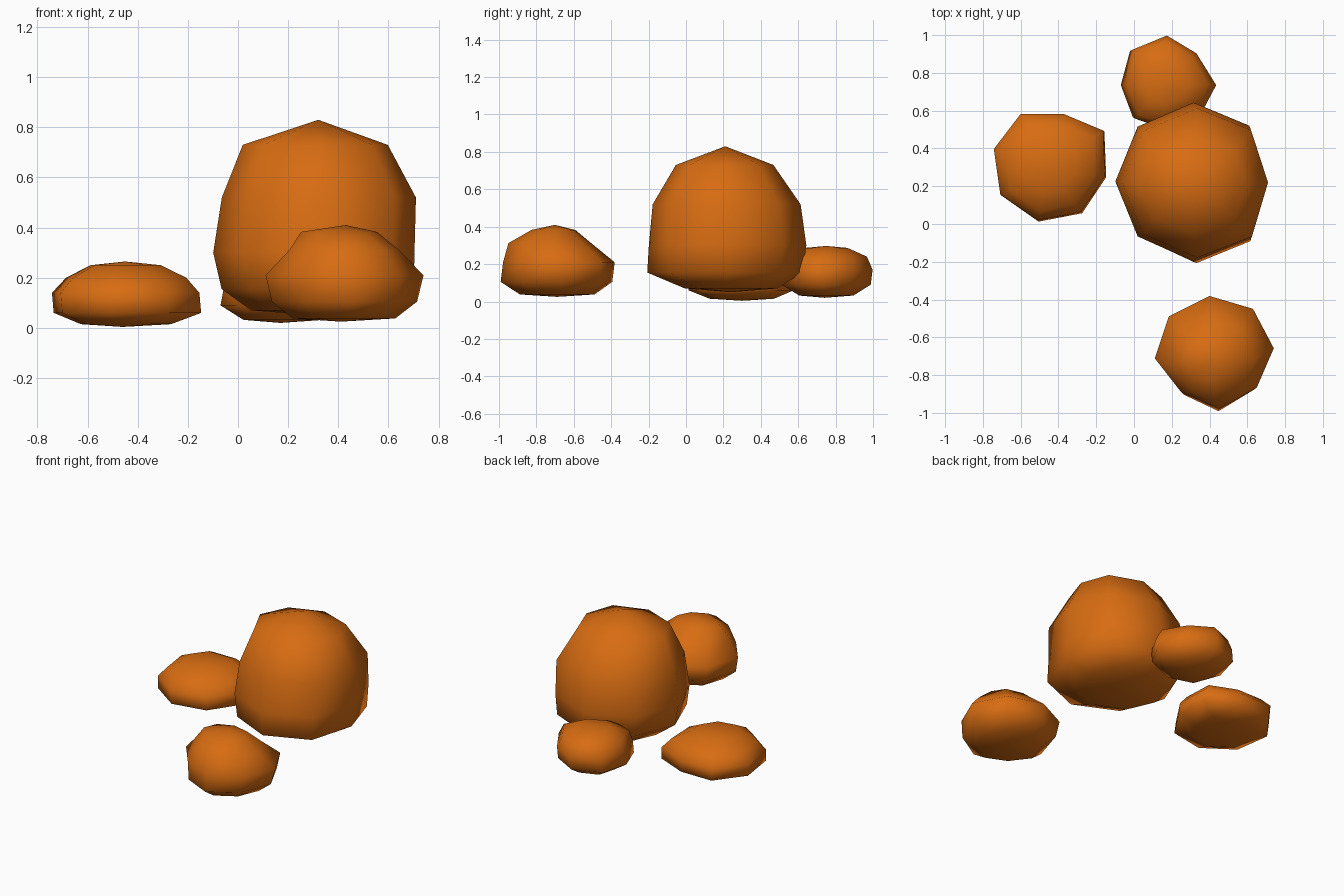
import bpy, bmesh

orange = bpy.data.materials.new("rock orange")
orange.diffuse_color = (0.68, 0.15, 0.006, 1)


def rock(name, outline, centre, top, rings, bottom):
    """Stack scaled copies of a plan outline. ring = (z, scale x, scale y, shift x, shift y)"""
    cx, cy = centre
    bm = bmesh.new()
    loops = []
    for z, sx, sy, dx, dy in rings:
        loops.append([bm.verts.new((cx + (x - cx) * sx + dx, cy + (y - cy) * sy + dy, z))
                      for x, y in outline])
    n = len(outline)
    tip, base = bm.verts.new(top), bm.verts.new(bottom)
    for i in range(n):
        j = (i + 1) % n
        bm.faces.new((tip, loops[0][i], loops[0][j]))
        bm.faces.new((base, loops[-1][j], loops[-1][i]))
        for a, b in zip(loops, loops[1:]):
            bm.faces.new((a[i], b[i], b[j], a[j]))
    bmesh.ops.recalc_face_normals(bm, faces=bm.faces)
    for f in bm.faces:
        f.smooth = True
    me = bpy.data.meshes.new(name)
    bm.to_mesh(me)
    bm.free()
    me.materials.append(orange)
    ob = bpy.data.objects.new(name, me)
    bpy.context.collection.objects.link(ob)
    return ob


# tall boulder
rock("large_boulder",
     [(0.32, 0.645), (0.62, 0.52), (0.715, 0.22), (0.625, -0.09),
      (0.32, -0.21), (0.02, -0.075), (-0.10, 0.22), (0.02, 0.515)],
     (0.31, 0.215), (0.32, 0.21, 0.83),
     [(0.73, 0.71, 0.61, 0.0, -0.01), (0.52, 0.95, 0.925, 0.015, 0),
      (0.30, 0.985, 0.985, -0.005, 0.005), (0.155, 0.94, 0.97, 0.01, -0.01),
      (0.07, 0.63, 0.58, 0.0, 0.025)],
     (0.31, 0.24, 0.05))

# flat rock on the left
rock("left_rock",
     [(-0.745, 0.395), (-0.60, 0.585), (-0.37, 0.585), (-0.155, 0.495),
      (-0.145, 0.25), (-0.275, 0.055), (-0.51, 0.01), (-0.71, 0.15)],
     (-0.45, 0.30), (-0.45, 0.31, 0.265),
     [(0.25, 0.47, 0.47, 0, 0), (0.20, 0.8, 0.8, 0, 0),
      (0.14, 0.98, 0.98, -0.003, 0.004), (0.06, 0.98, 0.98, 0.004, -0.003),
      (0.015, 0.6, 0.6, 0.0, 0)],
     (-0.46, 0.30, 0.004))

# small rock at the back
rock("back_rock",
     [(0.165, 1.0), (0.33, 0.905), (0.44, 0.735), (0.36, 0.59),
      (0.16, 0.50), (-0.01, 0.555), (-0.075, 0.735), (-0.025, 0.925)],
     (0.18, 0.75), (0.17, 0.75, 0.297),
     [(0.287, 0.45, 0.45, 0, 0), (0.24, 0.83, 0.87, 0, 0),
      (0.17, 0.95, 0.99, 0.008, 0), (0.09, 0.98, 0.95, 0, 0),
      (0.032, 0.62, 0.58, 0, 0)],
     (0.17, 0.74, 0.02))

# domed rock at the front
rock("front_rock",
     [(0.40, -0.38), (0.63, -0.45), (0.74, -0.665), (0.65, -0.88),
      (0.45, -0.995), (0.25, -0.905), (0.11, -0.72), (0.185, -0.49)],
     (0.42, -0.69), (0.43, -0.70, 0.41),
     [(0.383, 0.48, 0.38, -0.02, -0.02), (0.312, 0.69, 0.72, 0, -0.04),
      (0.21, 1.0, 0.97, 0, 0.008), (0.105, 0.92, 0.97, 0, -0.005),
      (0.038, 0.65, 0.65, 0, 0)],
     (0.41, -0.69, 0.025))
